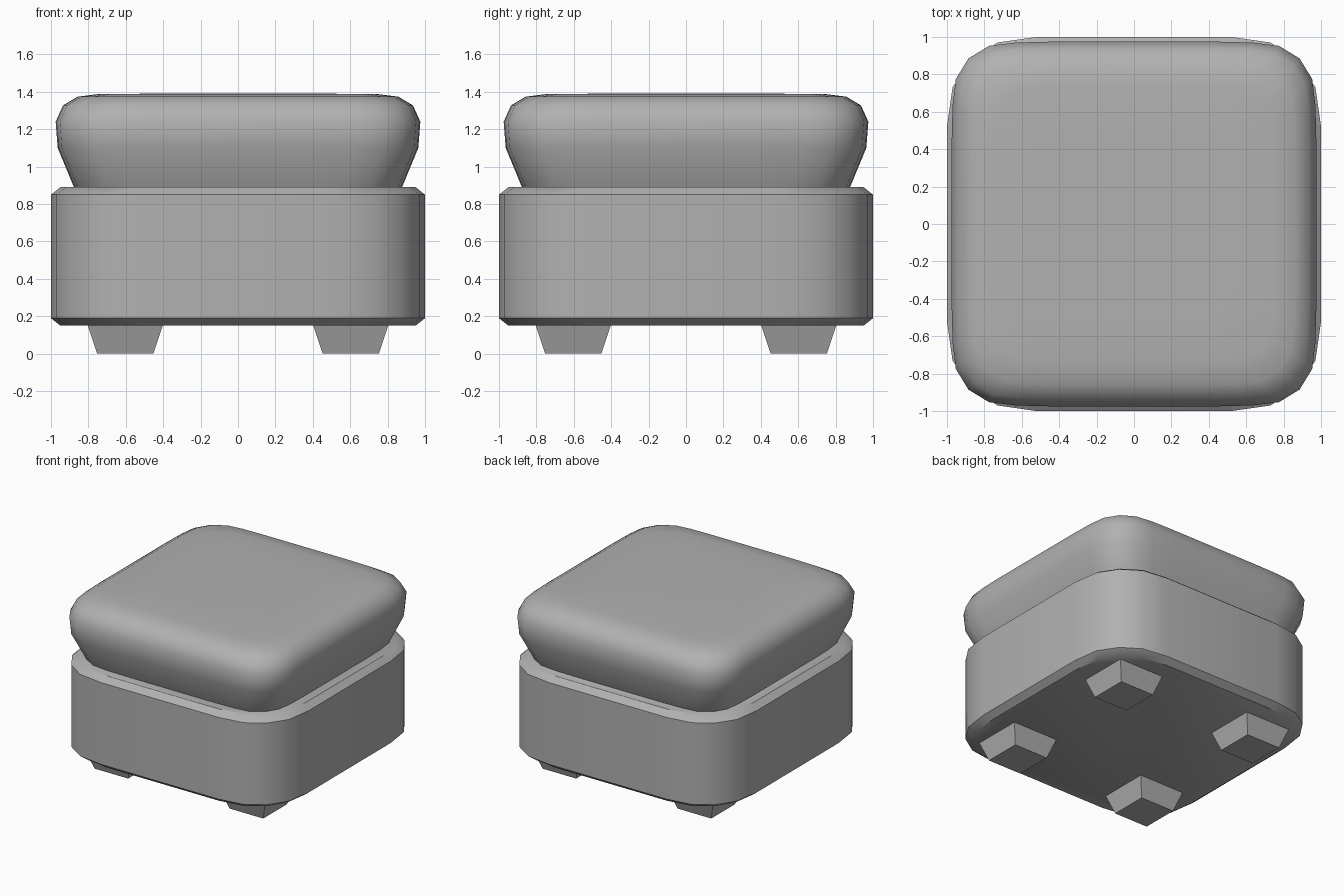
import bpy, bmesh, math

if "Cube" in bpy.data.objects:
    bpy.data.objects.remove(bpy.data.objects["Cube"])

grey = bpy.data.materials.new("dark_grey")
grey.diffuse_color = (.44, .44, .44, 1)
grey.use_nodes = True
grey.node_tree.nodes["Principled BSDF"].inputs["Base Color"].default_value = grey.diffuse_color


def loft(name, outline, levels):
    """Stack scaled copies of an outline; levels are (scale, z)."""
    bm = bmesh.new()
    rings = [[bm.verts.new((x * s, y * s, z)) for x, y in outline] for s, z in levels]
    n = len(outline)
    for a, b in zip(rings, rings[1:]):
        for i in range(n):
            j = (i + 1) % n
            bm.faces.new((a[i], a[j], b[j], b[i]))
    bm.faces.new(rings[0][::-1])
    bm.faces.new(rings[-1])
    bmesh.ops.recalc_face_normals(bm, faces=bm.faces[:])
    mesh = bpy.data.meshes.new(name)
    bm.to_mesh(mesh)
    bm.free()
    mesh.materials.append(grey)
    ob = bpy.data.objects.new(name, mesh)
    bpy.context.collection.objects.link(ob)
    bpy.ops.object.select_all(action='DESELECT')
    ob.select_set(True)
    bpy.context.view_layer.objects.active = ob
    return ob


def four_corners(points):
    """Repeat one corner around the z axis into a closed outline."""
    outline = []
    for _ in range(4):
        outline += points
        points = [(-y, x) for x, y in points]
    return outline


# Base: softly rounded square box with chamfered rims
base_outline = four_corners([(1, .52), (.97, .73), (.875, .875), (.73, .97), (.52, 1)])
loft("base", base_outline, [(.95, .15), (1, .19), (1, .85), (.95, .89)])
bpy.ops.object.shade_smooth_by_angle(angle=math.radians(35))

# Cushion: pillowy top, sides tapering down into the base
cushion_outline = four_corners([(1, .45), (.995, .65), (.977, .795), (.908, .908),
                                (.795, .977), (.65, .995), (.45, 1)])
profile = [(.79, .7), (.877, .89), (.964, 1.1), (.975, 1.24), (.936, 1.327),
           (.858, 1.374), (.74, 1.389), (.5, 1.39)]
loft("cushion", cushion_outline, profile)
bpy.ops.object.shade_smooth()

# Feet: four tapered blocks
square = [(1, -1), (1, 1), (-1, 1), (-1, -1)]
for side, sx in (("right", 1), ("left", -1)):
    for end, sy in (("front", -1), ("back", 1)):
        foot = loft(f"{end}_{side}_foot", square, [(.15, 0), (.2, .15)])
        foot.location = (.603 * sx, .603 * sy, 0)
